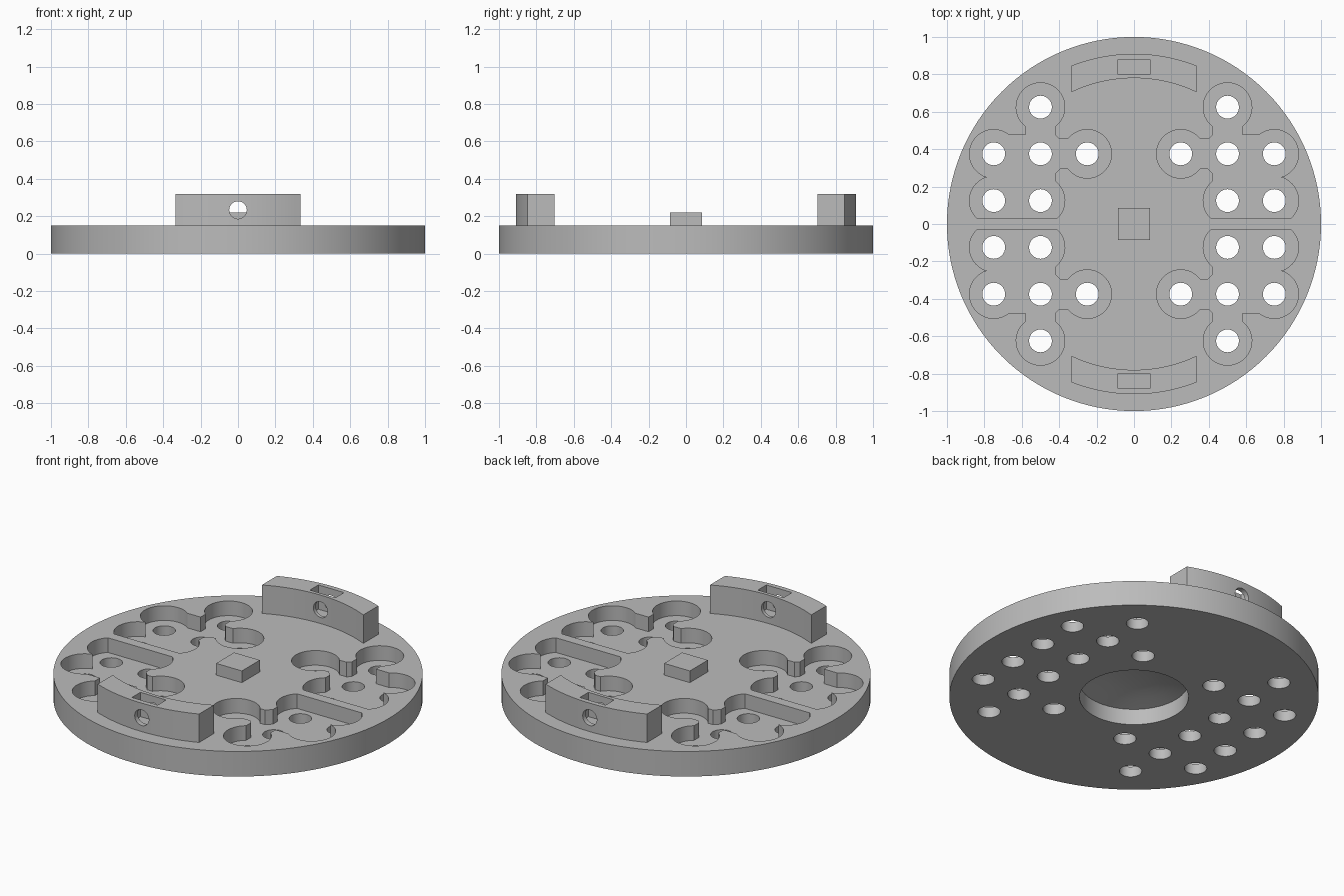
import bpy, bmesh
from math import sin, cos, asin, radians, degrees, pi
from mathutils import Matrix

cube = bpy.data.objects.get("Cube")
if cube:
    bpy.data.objects.remove(cube, do_unlink=True)

gray = bpy.data.materials.new("matte gray")
gray.use_nodes = True
gray.diffuse_color = (0.5, 0.5, 0.5, 1)
gray.node_tree.nodes["Principled BSDF"].inputs["Base Color"].default_value = (0.5, 0.5, 0.5, 1)


def add(name, bm):
    bmesh.ops.recalc_face_normals(bm, faces=bm.faces)
    mesh = bpy.data.meshes.new(name)
    bm.to_mesh(mesh)
    bm.free()
    mesh.materials.append(gray)
    obj = bpy.data.objects.new(name, mesh)
    bpy.context.collection.objects.link(obj)
    return obj


def prism(bm, outline, z0, z1):
    face = bm.faces.new([bm.verts.new((x, y, z0)) for x, y in outline])
    out = bmesh.ops.extrude_face_region(bm, geom=[face])["geom"]
    verts = [v for v in out if isinstance(v, bmesh.types.BMVert)]
    bmesh.ops.translate(bm, verts=verts, vec=(0, 0, z1 - z0))


def arc(cx, cy, r, a0, a1, n):
    angles = [radians(a0 + (a1 - a0) * i / n) for i in range(n + 1)]
    return [(cx + r * cos(a), cy + r * sin(a)) for a in angles]


def circle(cx, cy, r, n):
    return arc(cx, cy, r, 0, 360, n)[:-1]


def lathe(bm, profile, n):
    rings = [[bm.verts.new((x, y, z)) for x, y in circle(0, 0, r, n)] for r, z in profile]
    for a, b in zip(rings, rings[1:]):
        for i in range(n):
            bm.faces.new((a[i], a[(i + 1) % n], b[(i + 1) % n], b[i]))
    bm.faces.new(rings[0])
    bm.faces.new(rings[-1])


def cut(obj, name, bm):
    cutter = add(name, bm)
    cutter.hide_render = True
    mod = obj.modifiers.new(name, "BOOLEAN")
    mod.operation = "DIFFERENCE"
    mod.solver = "EXACT"
    mod.object = cutter
    bpy.context.view_layer.objects.active = obj
    bpy.ops.object.modifier_apply(modifier=name)
    bpy.data.objects.remove(cutter, do_unlink=True)


def smooth(obj):
    bpy.ops.object.select_all(action="DESELECT")
    obj.select_set(True)
    bpy.context.view_layer.objects.active = obj
    bpy.ops.object.shade_smooth_by_angle(angle=radians(20))


TOP, FLOOR, STEP = 0.15, 0.0625, 0.25
POCKET_R, HOLE_R = 0.13, 0.061

# Round base plate
bm = bmesh.new()
prism(bm, circle(0, 0, 1, 128), 0, TOP)
plate = add("base_plate", bm)

# Pocket outline for one quadrant: merged circles joined by straight channels
a = STEP / 2
b, c = a + STEP, a + 2 * STEP
cusp = degrees(asin(a / POCKET_R))
outline = (arc(0.75, a, POCKET_R, -47, cusp, 16)
           + arc(0.75, b, POCKET_R, -cusp, 130, 20)
           + [(0.58, 0.475)]
           + arc(0.5, c, POCKET_R, -52, 232, 30)
           + [(0.42, 0.475), (0.4, 0.455)]
           + arc(0.25, b, POCKET_R, 38, 325, 30)
           + [(0.39, 0.3), (0.42, 0.27)]
           + arc(0.5, a, POCKET_R, 128, 227, 12))
hole_spots = [(0.25, b), (0.5, b), (0.75, b), (0.5, c), (0.5, a), (0.75, a)]

# Pockets and through holes, mirrored into all four quadrants
pockets, holes = bmesh.new(), bmesh.new()
for sx in (1, -1):
    for sy in (1, -1):
        prism(pockets, [(x * sx, y * sy) for x, y in outline], FLOOR, TOP + 0.1)
        for x, y in hole_spots:
            prism(holes, circle(x * sx, y * sy, HOLE_R, 32), -0.1, TOP + 0.1)
cut(plate, "pocket_cutter", pockets)
cut(plate, "hole_cutter", holes)

# Round recess underneath with a shallow domed ceiling
bm = bmesh.new()
lathe(bm, [(0.295, -0.1), (0.295, 0.095), (0.22, 0.113), (0.15, 0.127), (0.08, 0.137)], 64)
cut(plate, "recess_cutter", bm)
smooth(plate)

# Square centre boss
bm = bmesh.new()
h = 0.085
prism(bm, [(-h, -h), (h, -h), (h, h), (-h, h)], TOP, 0.22)
add("center_boss", bm)

# Curved clamp blocks with a slot in the top and a cross hole
W, R_OUT, R_IN = 0.335, 0.91, 0.78
for name, side in (("front_clamp", -1), ("rear_clamp", 1)):
    ao, ai = degrees(asin(W / R_OUT)), degrees(asin(W / R_IN))
    shape = arc(0, 0, R_OUT, 90 - ao, 90 + ao, 20) + arc(0, 0, R_IN, 90 + ai, 90 - ai, 20)
    bm = bmesh.new()
    prism(bm, [(x, y * side) for x, y in shape], TOP, 0.32)
    clamp = add(name, bm)

    bm = bmesh.new()
    prism(bm, [(x, y * side) for x, y in ((-h, 0.8), (h, 0.8), (h, 0.88), (-h, 0.88))], 0.175, 0.4)
    cut(clamp, "slot_cutter", bm)

    bm = bmesh.new()
    bmesh.ops.create_cone(bm, cap_ends=True, segments=32, radius1=0.047, radius2=0.047, depth=0.4,
                          matrix=Matrix.Translation((0, 0.845 * side, 0.233)) @ Matrix.Rotation(pi / 2, 4, "X"))
    cut(clamp, "cross_hole_cutter", bm)
    smooth(clamp)
